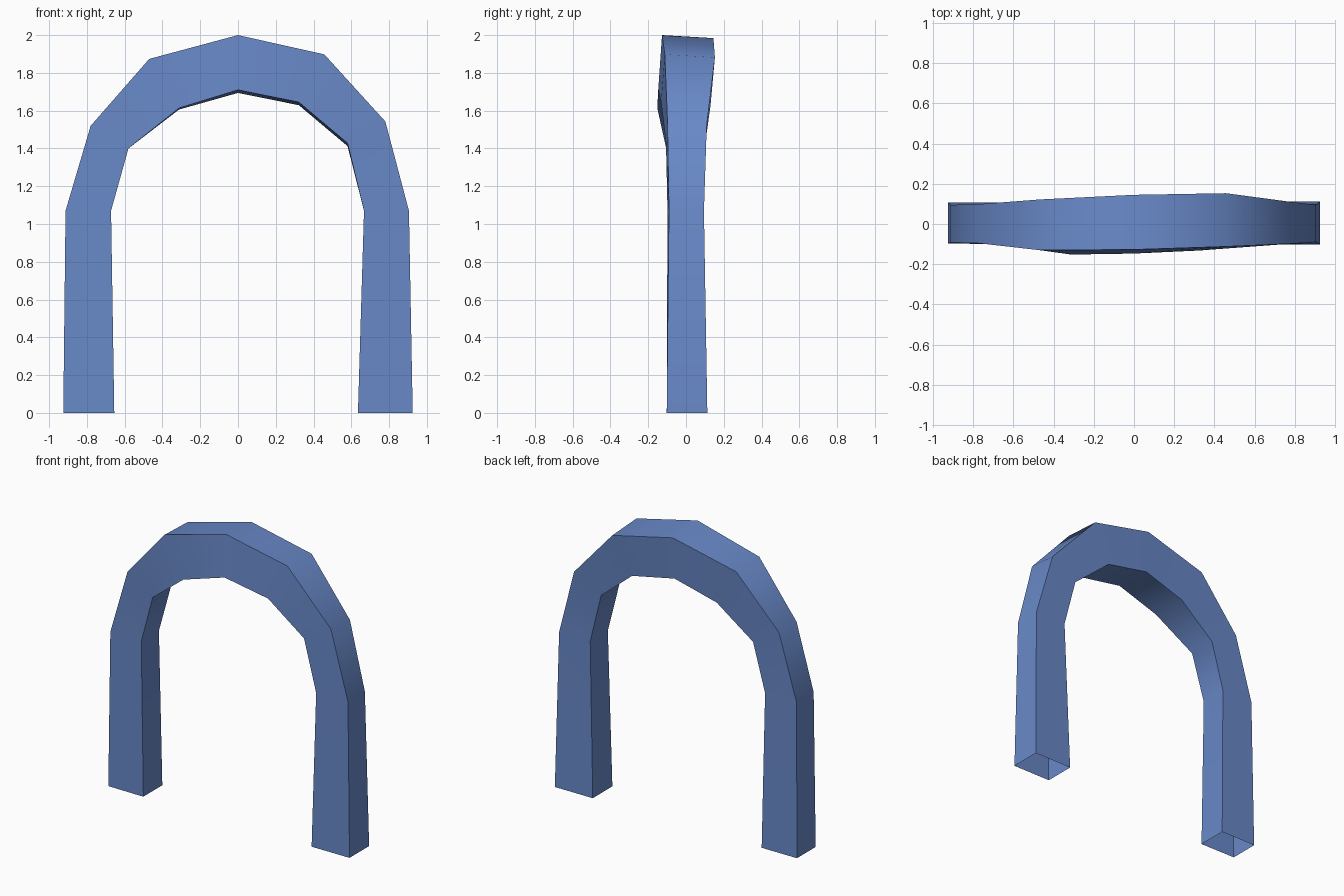
import bpy, bmesh, math

if "Cube" in bpy.data.objects:
    bpy.data.objects.remove(bpy.data.objects["Cube"])

# Cross-sections along the arch, left foot to right foot
# outer x, z | inner x, z | outer front/back y | inner front/back y
stations = [
    (-0.925, 0.00, -0.655, 0.00, -0.097, 0.108, -0.100, 0.108),
    (-0.913, 1.07, -0.672, 1.07, -0.092, 0.095, -0.098, 0.095),
    (-0.780, 1.52, -0.580, 1.40, -0.095, 0.098, -0.105, 0.095),
    (-0.470, 1.87, -0.312, 1.61, -0.130, 0.122, -0.152, 0.110),
    (0.000, 1.992, 0.000, 1.702, -0.127, 0.145, -0.147, 0.125),
    (0.457, 1.89, 0.322, 1.637, -0.112, 0.153, -0.132, 0.130),
    (0.780, 1.535, 0.580, 1.42, -0.098, 0.110, -0.106, 0.100),
    (0.905, 1.07, 0.667, 1.07, -0.090, 0.095, -0.098, 0.095),
    (0.925, 0.00, 0.635, 0.00, -0.102, 0.113, -0.102, 0.113),
]

# Arch: open-ended square tube with a slight tilt towards the crown
bm = bmesh.new()
rings = []
for i, (ox, oz, ix, iz, of, ob, nf, nb) in enumerate(stations):
    t = 0.008 if 3 < i < 7 else (0.004 if i == 3 else 0)
    rings.append([bm.verts.new(p) for p in (
        (ox, of, oz + t), (ox, ob, oz - t), (ix, nb, iz - t), (ix, nf, iz + t))])
for a, b in zip(rings, rings[1:]):
    for k in range(4):
        n = (k + 1) % 4
        bm.faces.new((a[k], b[k], b[n], a[n]))
bmesh.ops.recalc_face_normals(bm, faces=bm.faces)
# Make sure the outside faces outward
top = max(bm.faces, key=lambda f: f.calc_center_median().z)
if top.normal.z < 0:
    bmesh.ops.reverse_faces(bm, faces=bm.faces)
mesh = bpy.data.meshes.new("arch")
bm.to_mesh(mesh)
bm.free()

blue = bpy.data.materials.new("blue")
blue.diffuse_color = (0.14, 0.25, 0.58, 1)
blue.use_nodes = True
blue.node_tree.nodes["Principled BSDF"].inputs["Base Color"].default_value = blue.diffuse_color
mesh.materials.append(blue)

arch = bpy.data.objects.new("arch", mesh)
bpy.context.collection.objects.link(arch)
bpy.context.view_layer.objects.active = arch
arch.select_set(True)
bpy.ops.object.shade_smooth_by_angle(angle=math.radians(40))
